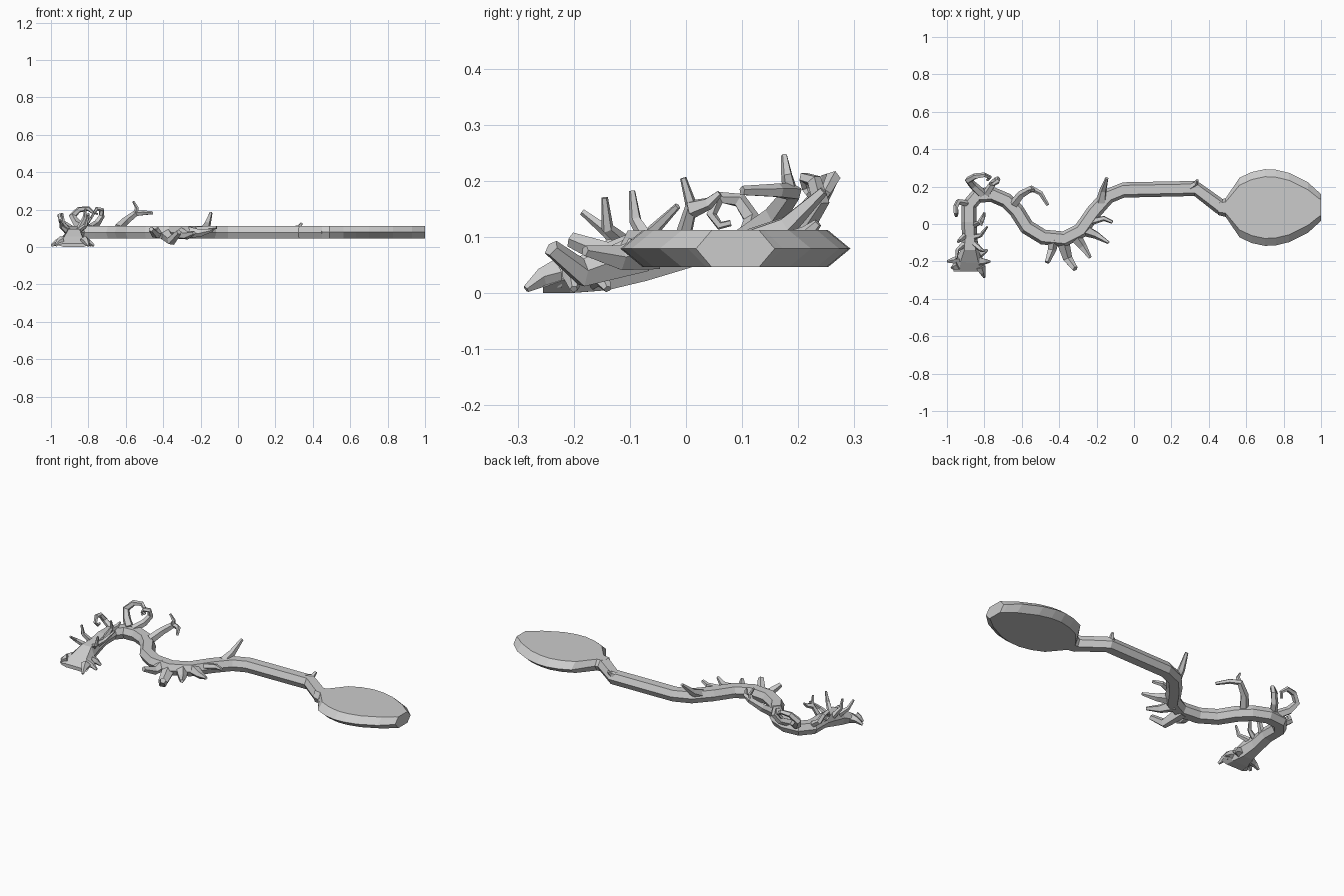
import bpy, bmesh, math
from mathutils import Vector


def make_object(name, rings):
    """Bridge equal-sided rings and cap both ends."""
    bm = bmesh.new()
    loops = [[bm.verts.new(p) for p in ring] for ring in rings]
    n = len(loops[0])
    for a, b in zip(loops, loops[1:]):
        for i in range(n):
            j = (i + 1) % n
            bm.faces.new((a[i], a[j], b[j], b[i]))
    bm.faces.new(loops[0][::-1])
    bm.faces.new(loops[-1])
    bmesh.ops.recalc_face_normals(bm, faces=bm.faces)
    me = bpy.data.meshes.new(name)
    bm.to_mesh(me)
    bm.free()
    ob = bpy.data.objects.new(name, me)
    bpy.context.collection.objects.link(ob)
    return ob


def slab(name, stations):
    """Hexagonal section swept in plan; station = x, y, half width, bottom, top."""
    rings = []
    for i, (x, y, w, zb, zt) in enumerate(stations):
        a = stations[max(i - 1, 0)]
        b = stations[min(i + 1, len(stations) - 1)]
        t = Vector((b[0] - a[0], b[1] - a[1])).normalized()
        inner, zm = w - min(0.4 * w, 0.04), (zb + zt) / 2
        sec = [(w, zm), (inner, zt), (-inner, zt), (-w, zm), (-inner, zb), (inner, zb)]
        rings.append([(x - t.y * s, y + t.x * s, z) for s, z in sec])
    return make_object(name, rings)


def branch(name, pts, r0, r1, sides=5):
    """Faceted tapering twig along a few points."""
    P = [Vector(p) for p in pts]
    rings, u = [], None
    for i, p in enumerate(P):
        t = (P[min(i + 1, len(P) - 1)] - P[max(i - 1, 0)]).normalized()
        if u is None:
            u = t.orthogonal()
        u = (u - t * u.dot(t)).normalized()
        v = t.cross(u)
        r = r0 + (r1 - r0) * i / (len(P) - 1)
        rings.append([p + (u * math.cos(k * math.tau / sides) + v * math.sin(k * math.tau / sides)) * r
                      for k in range(sides)])
    return make_object(name, rings)


# Winding trunk, from flared foot to the neck of the platform
path = [(-.882, .01), (-.882, .10), (-.838, .152), (-.759, .158), (-.682, .125), (-.627, .07),
        (-.573, -.016), (-.485, -.07), (-.373, -.08), (-.285, -.035), (-.215, .064), (-.14, .148),
        (-.056, .182), (.33, .19), (.47, .086)]
foot = [(-.88, -.255, .085, 0, .02), (-.88, -.205, .08, 0, .055), (-.877, -.14, .05, .005, .095),
        (-.879, -.07, .04, .022, .10)]
slab("trunk", foot + [(x, y, .041, .046, .111) for x, y in path])

# Broad rounded platform
slab("platform", [(x, .088, w, .046, .112) for x, w in
     ((.45, .04), (.49, .05), (.565, .16), (.63, .19), (.70, .205), (.76, .202), (.83, .185),
      (.93, .135), (.985, .085), (1.0, .07))])

# Root toes around the foot
for i, (x0, y0, x1, y1) in enumerate([(-.93, -.19, -.997, -.20), (-.94, -.22, -.975, -.235),
                                     (-.82, -.23, -.80, -.285), (-.83, -.20, -.77, -.20),
                                     (-.83, -.16, -.785, -.14)]):
    branch(f"root_{i}", [(x0, y0, .033), ((x0 + x1) / 2, (y0 + y1) / 2, .027), (x1, y1, .007)], .028, .007)

# Curled branches on the bend
branch("large_curl", [(-.81, .16, .10), (-.86, .205, .125), (-.885, .235, .165), (-.85, .255, .20),
                      (-.80, .262, .205), (-.77, .25, .18), (-.785, .235, .155)], .026, .007)
branch("right_curl", [(-.79, .16, .10), (-.755, .215, .125), (-.73, .24, .165), (-.73, .228, .20),
                      (-.755, .212, .205), (-.768, .215, .185), (-.75, .22, .175)], .022, .006)
branch("left_curl", [(-.895, .11, .10), (-.94, .118, .13), (-.952, .095, .165), (-.953, .06, .17),
                     (-.95, .045, .14), (-.945, .06, .12), (-.945, .08, .125)], .018, .006)

# Forked branch behind the bend
branch("fork_stem", [(-.64, .11, .10), (-.60, .16, .14), (-.545, .19, .18), (-.50, .165, .182),
                     (-.46, .10, .182)], .026, .009)
branch("fork_tip", [(-.55, .187, .175), (-.54, .18, .21), (-.56, .175, .245)], .015, .006)

# Upright twigs along the foot end
twigs = [
    [(-.91, -.11, .08), (-.945, -.14, .11), (-.95, -.185, .145)],
    [(-.86, -.10, .08), (-.815, -.14, .115), (-.80, -.145, .17)],
    [(-.90, -.06, .08), (-.935, -.09, .13), (-.94, -.096, .182)],
    [(-.86, -.07, .08), (-.82, -.06, .11), (-.785, -.015, .155)],
    [(-.86, -.01, .08), (-.82, .01, .155), (-.815, -.005, .205)],
    [(-.82, .01, .15), (-.805, .04, .16), (-.80, .06, .178)],
]
for i, pts in enumerate(twigs):
    branch(f"twig_{i}", pts, .017, .006)

# Stout spikes around the lower curve
spikes = [
    ([(-.43, -.08, .08), (-.44, -.14, .068), (-.465, -.205, .095)], .033, .014),
    ([(-.385, -.08, .07), (-.355, -.185, .035), (-.315, -.24, .08)], .037, .016),
    ([(-.32, -.06, .075), (-.275, -.12, .062), (-.235, -.18, .075)], .036, .01),
    ([(-.27, -.03, .08), (-.20, -.06, .075), (-.135, -.10, .09)], .034, .008),
    ([(-.24, .01, .09), (-.16, .03, .10), (-.115, .01, .105)], .02, .009),
    ([(-.175, .12, .09), (-.165, .18, .12), (-.145, .245, .182)], .03, .009),
    ([(.29, .19, .09), (.33, .215, .105), (.338, .235, .125)], .022, .008),
]
for i, (pts, r0, r1) in enumerate(spikes):
    branch(f"spike_{i}", pts, r0, r1)
